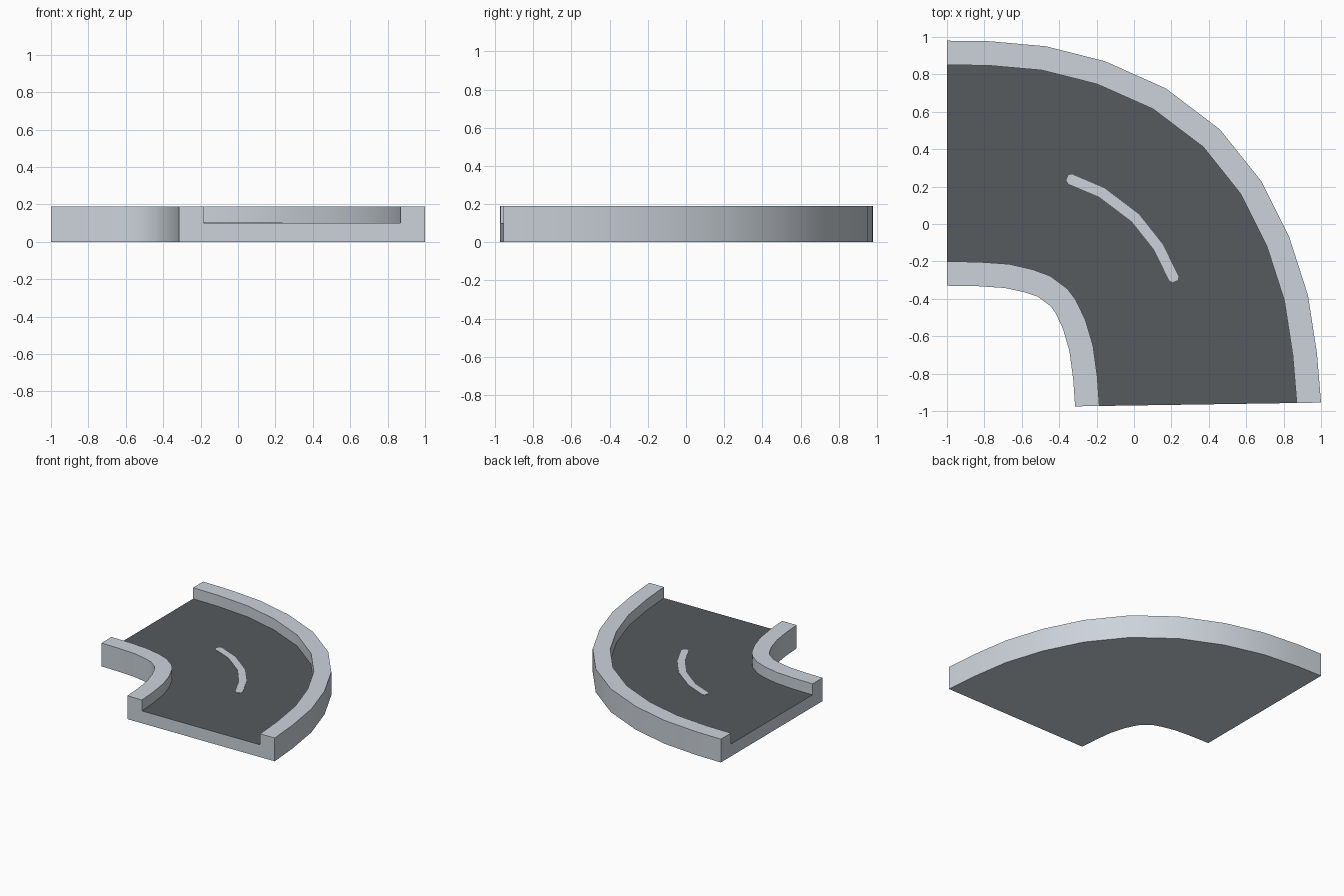
import bpy, bmesh, math
from mathutils import Vector

if "Cube" in bpy.data.objects:
    bpy.data.objects.remove(bpy.data.objects["Cube"])


def material(name, rgb):
    m = bpy.data.materials.new(name)
    m.diffuse_color = (*rgb, 1)
    m.use_nodes = True
    m.node_tree.nodes["Principled BSDF"].inputs["Base Color"].default_value = m.diffuse_color
    return m


LIGHT = material("light grey", (0.60, 0.65, 0.70))
DARK = material("dark asphalt", (0.094, 0.103, 0.11))

# Cross-section end points along the bend
OUTER = [(-1, .98), (-.77, .977), (-.47, .95), (-.155, .87), (.17, .725),
         (.46, .505), (.68, .23), (.83, -.07), (.93, -.38), (.978, -.69), (1, -.955)]
INNER = [(-1, -.33), (-.84, -.332), (-.69, -.342), (-.585, -.365), (-.515, -.388),
         (-.445, -.44), (-.42, -.475), (-.38, -.56), (-.345, -.68), (-.325, -.83), (-.315, -.975)]
CURB = 0.13 / 1.315
TOP, ROAD = 0.19, 0.10


def place(t, f, z):
    """Point at section t along the bend, fraction f from inner to outer edge."""
    i = min(int(t), len(OUTER) - 2)
    a = Vector(INNER[i]).lerp(Vector(INNER[i + 1]), t - i)
    b = Vector(OUTER[i]).lerp(Vector(OUTER[i + 1]), t - i)
    p = a.lerp(b, f)
    return (p.x, p.y, z)


def sweep(name, sections, mats, dark_strip=None):
    """Join closed (t, profile) sections; profile holds (f, z) pairs."""
    bm = bmesh.new()
    rings = [[bm.verts.new(place(t, f, z)) for f, z in prof] for t, prof in sections]
    n = len(rings[0])
    for r, s in zip(rings, rings[1:]):
        for k in range(n):
            j = (k + 1) % n
            face = bm.faces.new((r[k], r[j], s[j], s[k]))
            face.material_index = 1 if k == dark_strip else 0
    bm.faces.new(rings[0])
    bm.faces.new(rings[-1][::-1])
    bmesh.ops.recalc_face_normals(bm, faces=bm.faces)
    me = bpy.data.meshes.new(name)
    bm.to_mesh(me)
    bm.free()
    for m in mats:
        me.materials.append(m)
    ob = bpy.data.objects.new(name, me)
    bpy.context.collection.objects.link(ob)
    bpy.ops.object.select_all(action='DESELECT')
    ob.select_set(True)
    bpy.context.view_layer.objects.active = ob
    bpy.ops.object.shade_smooth_by_angle(angle=math.radians(30))
    return ob


# Curved road slab with a raised curb on each side
trough = [(0, 0), (0, TOP), (CURB, TOP), (CURB, ROAD),
          (1 - CURB, ROAD), (1 - CURB, TOP), (1, TOP), (1, 0)]
sweep("curved_road", [(t, trough) for t in range(len(OUTER))], [LIGHT, DARK], dark_strip=3)


# Painted centre dash with chamfered ends
def dash(h):
    return [(.5 - h, ROAD - .002), (.5 - h, ROAD + .003), (.5 + h, ROAD + .003), (.5 + h, ROAD - .002)]


widths = [(3.07, .012), (3.15, .0206), (4, .0206), (5, .0206), (6, .0206), (6.87, .0206), (6.95, .012)]
sweep("centre_dash", [(t, dash(h)) for t, h in widths], [LIGHT])
